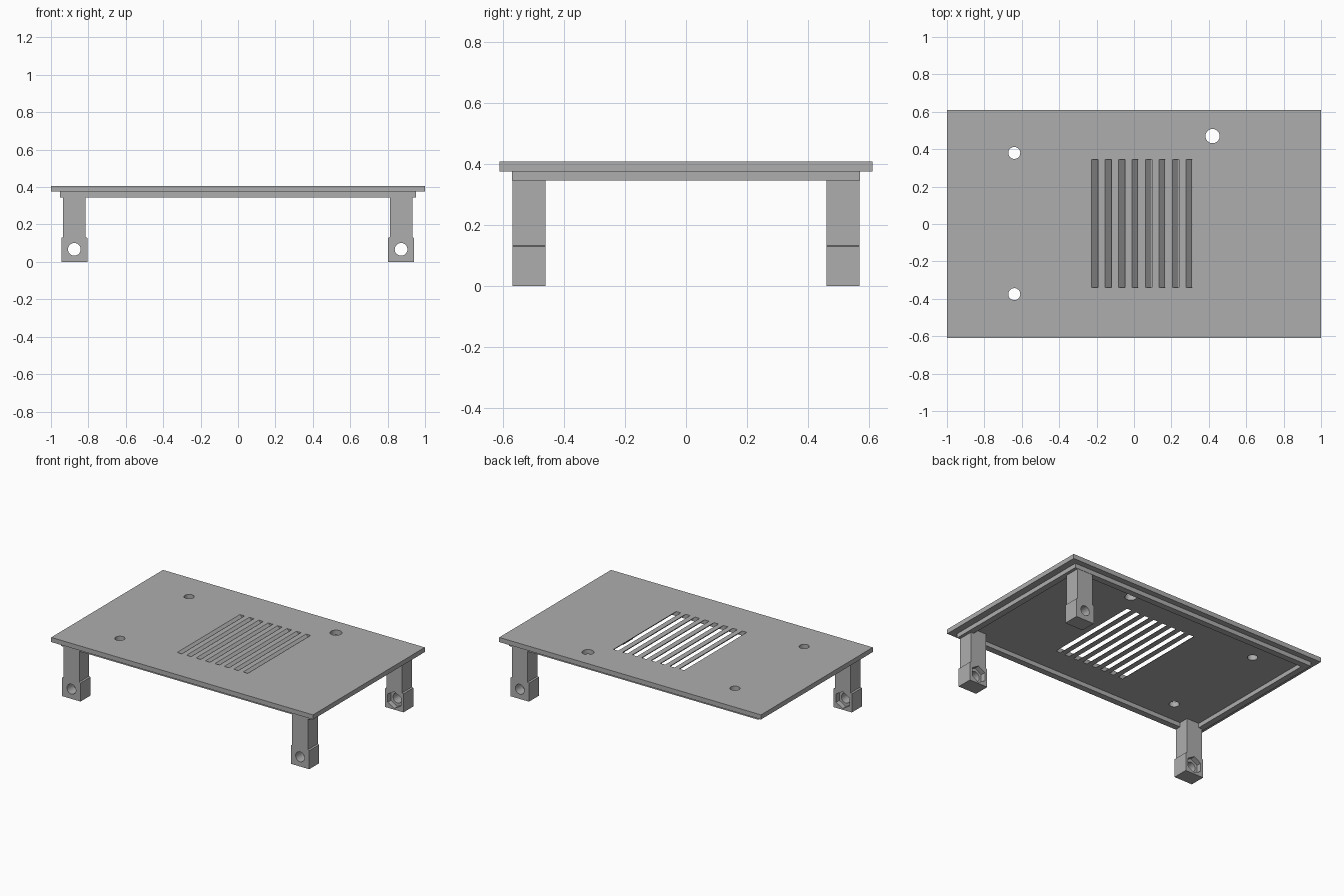
import bpy
import bmesh
from math import radians
from mathutils import Matrix, Vector

cube = bpy.data.objects.get("Cube")
if cube:
    bpy.data.objects.remove(cube, do_unlink=True)

grey = bpy.data.materials.new("plain grey")
grey.use_nodes = True
COLOUR = (0.42, 0.42, 0.42, 1)
grey.diffuse_color = COLOUR
grey.node_tree.nodes["Principled BSDF"].inputs["Base Color"].default_value = COLOUR


def make_object(name, bm):
    bmesh.ops.recalc_face_normals(bm, faces=bm.faces)
    mesh = bpy.data.meshes.new(name)
    bm.to_mesh(mesh)
    bm.free()
    mesh.materials.append(grey)
    obj = bpy.data.objects.new(name, mesh)
    bpy.context.collection.objects.link(obj)
    return obj


def box(name, low, high):
    low, high = Vector(low), Vector(high)
    bm = bmesh.new()
    bmesh.ops.create_cube(bm, size=1, matrix=Matrix.Translation((low + high) / 2)
                          @ Matrix.Diagonal((*(high - low), 1)))
    return make_object(name, bm)


def prism(name, centre, radius, depth, sides, along_y=False):
    turn = Matrix.Rotation(radians(90), 4, "X") if along_y else Matrix.Identity(4)
    bm = bmesh.new()
    bmesh.ops.create_cone(bm, cap_ends=True, segments=sides, radius1=radius, radius2=radius,
                          depth=depth, matrix=Matrix.Translation(centre) @ turn)
    return make_object(name, bm)


def extrude_profile(name, profile, y0, y1):
    """Extrude an x-z outline along y."""
    bm = bmesh.new()
    face = bm.faces.new([bm.verts.new((x, y0, z)) for x, z in profile])
    grown = bmesh.ops.extrude_face_region(bm, geom=[face])["geom"]
    moved = [v for v in grown if isinstance(v, bmesh.types.BMVert)]
    bmesh.ops.translate(bm, verts=moved, vec=(0, y1 - y0, 0))
    return make_object(name, bm)


def cut(target, cutter):
    cutter.hide_render = True
    mod = target.modifiers.new("cut", "BOOLEAN")
    mod.operation = "DIFFERENCE"
    mod.solver = "EXACT"
    mod.object = cutter
    bpy.context.view_layer.objects.active = target
    bpy.ops.object.modifier_apply(modifier=mod.name)
    bpy.data.objects.remove(cutter, do_unlink=True)


TOP, UNDER, LIP = 0.407, 0.375, 0.345

# Cover plate with slanted vent slots and three screw holes
plate = box("cover_plate", (-1, -0.61, UNDER), (1, 0.61, TOP))
for i in range(8):
    x = -0.227 + i * 0.072
    over = 0.01
    slot = [(x - over, TOP + over), (x + 0.035 - over, TOP + over),
            (x + 0.069 + over, UNDER - over), (x + 0.034 + over, UNDER - over)]
    cut(plate, extrude_profile("slot_cutter", slot, -0.34, 0.345))
for x, y, radius in [(-0.64, 0.38, 0.032), (-0.64, -0.375, 0.032), (0.42, 0.47, 0.038)]:
    cut(plate, prism("hole_cutter", (x, y, TOP), radius, 0.2, 32))

# Locating lip under the plate
lip = box("locating_lip", (-0.953, -0.57, LIP), (0.953, 0.57, UNDER))
cut(lip, box("lip_cutter", (-0.91, -0.527, 0.3), (0.91, 0.527, 0.4)))

# Legs at three corners: narrow post, wider foot, bolt hole, nut pocket on the inner side
for name, x, side in [("front_right_leg", -0.875, -1),
                      ("front_left_leg", 0.872, -1),
                      ("back_left_leg", 0.872, 1)]:
    half = [(0.07, 0), (0.07, 0.128), (0.06, 0.132), (0.06, UNDER)]
    outline = [(x + w, z) for w, z in half] + [(x - w, z) for w, z in reversed(half)]
    inner, outer = side * 0.46, side * 0.568
    leg = extrude_profile(name, outline, inner, outer)
    cut(leg, prism("bolt_cutter", (x, side * 0.51, 0.067), 0.034, 0.4, 32, True))
    cut(leg, prism("nut_cutter", (x, inner, 0.067), 0.058, 0.07, 6, True))
